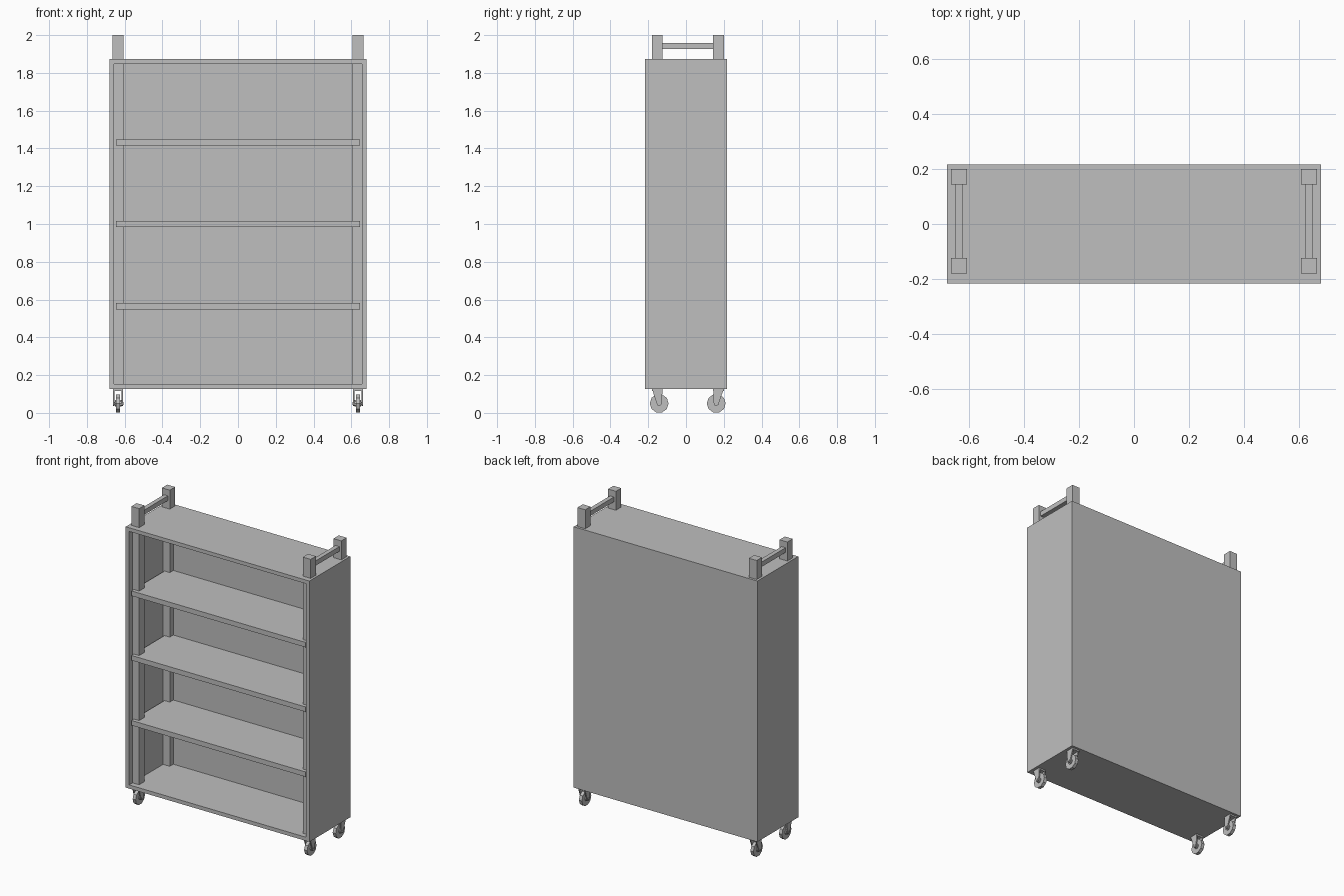
import bpy, bmesh, math
from mathutils import Matrix, Vector

cube = bpy.data.objects.get("Cube")
if cube:
    bpy.data.objects.remove(cube, do_unlink=True)

grey = bpy.data.materials.new("plain grey")
grey.use_nodes = True
COLOUR = (0.52, 0.52, 0.52, 1)
grey.diffuse_color = COLOUR
grey.node_tree.nodes["Principled BSDF"].inputs["Base Color"].default_value = COLOUR


def finish(name, bm):
    bmesh.ops.recalc_face_normals(bm, faces=bm.faces)
    mesh = bpy.data.meshes.new(name)
    bm.to_mesh(mesh)
    bm.free()
    mesh.materials.append(grey)
    obj = bpy.data.objects.new(name, mesh)
    bpy.context.collection.objects.link(obj)
    return obj


def box_mesh(lo, hi):
    lo, hi = Vector(lo), Vector(hi)
    bm = bmesh.new()
    bmesh.ops.create_cube(bm, size=1)
    bmesh.ops.scale(bm, vec=hi - lo, verts=bm.verts)
    bmesh.ops.translate(bm, vec=(lo + hi) / 2, verts=bm.verts)
    return bm


def box(name, lo, hi):
    return finish(name, box_mesh(lo, hi))


def disc(name, centre, radius, width, sides):
    """Cylinder lying along x."""
    bm = bmesh.new()
    turn = Matrix.Translation(centre) @ Matrix.Rotation(math.pi / 2, 4, "Y")
    bmesh.ops.create_cone(bm, cap_ends=True, segments=sides, radius1=radius,
                          radius2=radius, depth=width, matrix=turn)
    return finish(name, bm)


def plate(name, outline, x, thickness):
    """Flat side plate from a (y, z) outline."""
    bm = bmesh.new()
    face = bm.faces.new([bm.verts.new((x - thickness / 2, y, z)) for y, z in outline])
    out = bmesh.ops.extrude_face_region(bm, geom=[face])
    moved = [v for v in out["geom"] if isinstance(v, bmesh.types.BMVert)]
    bmesh.ops.translate(bm, vec=(thickness, 0, 0), verts=moved)
    return finish(name, bm)


W, D, BASE, TOP, WALL = 0.68, 0.216, 0.127, 1.873, 0.035

# Open-fronted case: the front face is inset and pushed back
bm = box_mesh((-W, -D, BASE), (W, D, TOP))
front = min(bm.faces, key=lambda f: f.calc_center_median().y)
bmesh.ops.inset_region(bm, faces=[front], thickness=WALL)
pushed = bmesh.ops.extrude_discrete_faces(bm, faces=[front])["faces"][0]
bmesh.ops.translate(bm, vec=(0, 2 * D - WALL, 0), verts=pushed.verts)
finish("case", bm)

# Three shelves
for i, z in enumerate((0.565, 1.0, 1.432)):
    box(f"shelf_{i + 1}", (WALL - W, -0.205, z - 0.0165), (W - WALL, D - WALL, z + 0.0165))

POST_X, HALF = 0.635, 0.029
for side, sx in (("left", 1), ("right", -1)):
    x = sx * POST_X
    # Push rail between the post tops
    box(f"{side}_rail", (x - 0.0145, -0.13, 1.926), (x + 0.0145, 0.15, 1.958))
    for end, y, axle_y in (("front", -0.152, -0.142), ("back", 0.172, 0.16)):
        name = f"{end}_{side}"
        # Corner post through the case
        box(f"{name}_post", (x - HALF, y - 0.028, BASE + 0.02), (x + HALF, y + 0.028, 2))
        # Caster: mount, two fork cheeks, wheel, hub and axle
        box(f"{name}_caster_mount", (x - 0.026, y - 0.028, 0.117), (x + 0.026, y + 0.028, BASE + 0.01))
        r, axle_z = 0.013, 0.05
        foot = [(axle_y + r * math.cos(a), axle_z + r * math.sin(a))
                for a in (math.pi * (1 + k / 5) for k in range(6))]
        for label, s in (("outer", 1), ("inner", -1)):
            plate(f"{name}_fork_{label}", [(y - 0.028, BASE)] + foot + [(y + 0.028, BASE)],
                  x + s * 0.022, 0.008)
        disc(f"{name}_wheel", (x, axle_y, axle_z), 0.05, 0.022, 10)
        disc(f"{name}_hub", (x, axle_y, axle_z), 0.018, 0.034, 10)
        disc(f"{name}_axle", (x, axle_y, axle_z), 0.007, 0.056, 8)
